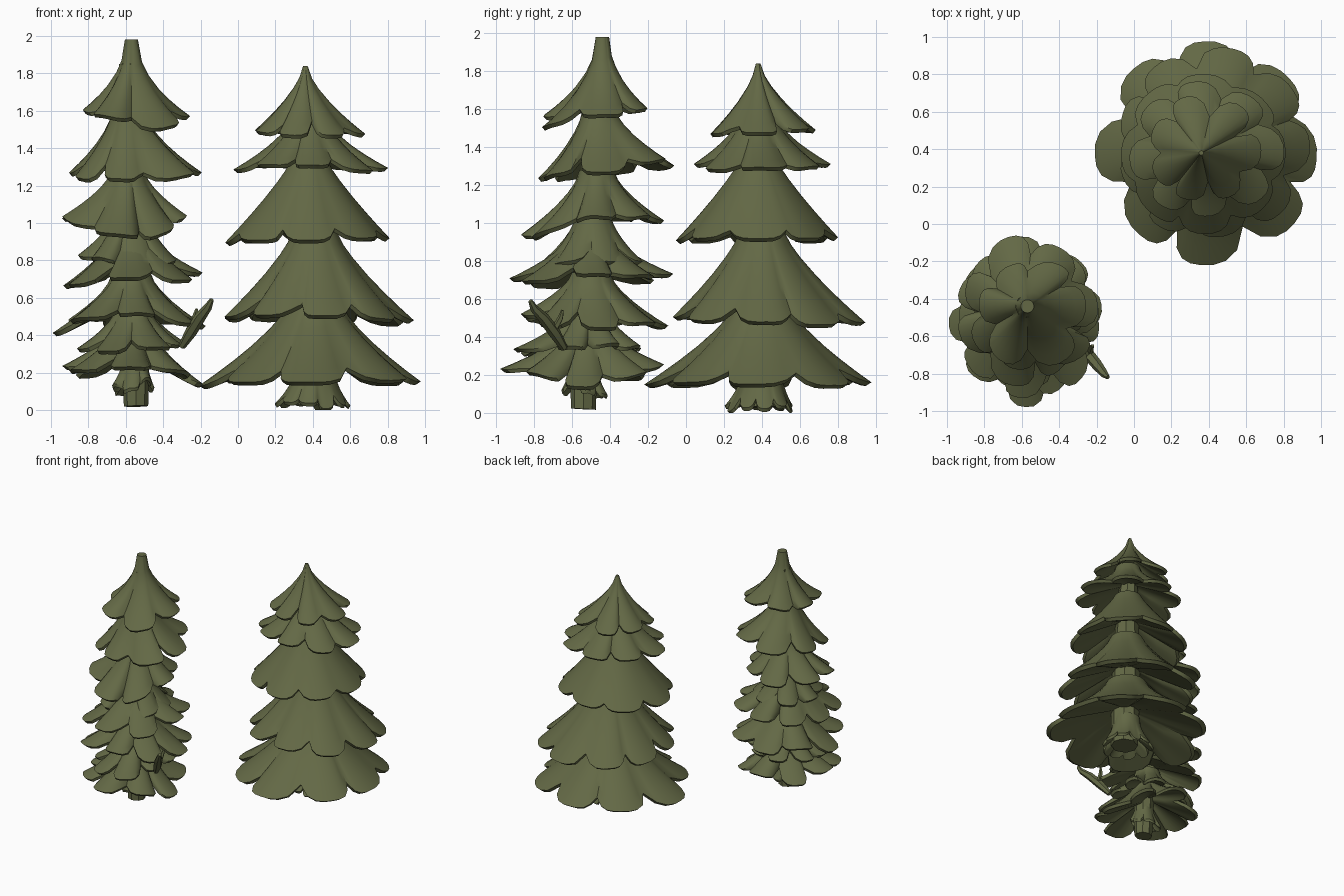
import bpy, bmesh, math, random
from mathutils import Vector

if "Cube" in bpy.data.objects:
    bpy.data.objects.remove(bpy.data.objects["Cube"])

random.seed(7)
green = bpy.data.materials.new("olive green")
green.diffuse_color = (0.125, 0.14, 0.06, 1)
green.use_nodes = True
green.node_tree.nodes["Principled BSDF"].inputs["Base Color"].default_value = green.diffuse_color


def finish(name, bm, angle=38):
    bmesh.ops.recalc_face_normals(bm, faces=bm.faces)
    me = bpy.data.meshes.new(name)
    bm.to_mesh(me)
    bm.free()
    ob = bpy.data.objects.new(name, me)
    bpy.context.collection.objects.link(ob)
    me.materials.append(green)
    bpy.ops.object.select_all(action='DESELECT')
    ob.select_set(True)
    bpy.context.view_layer.objects.active = ob
    bpy.ops.object.shade_smooth_by_angle(angle=math.radians(angle))
    return ob


def compass(a, west, east, south, north):
    """Blend four side values by direction."""
    c, s = math.cos(a), math.sin(a)
    return (east if c > 0 else west) * c * c + (north if s > 0 else south) * s * s


def tier(name, centre, z0, r0, ext, rims, n=8, phase=0.0, p=0.6, valley=0.35,
         droop=0.05, lift=0.45, jitter=0.05):
    """Skirt of drooping lobes; ext = xmin,xmax,ymin,ymax, rims = tip heights there."""
    cx, cy = centre
    radii = (cx - ext[0], ext[1] - cx, cy - ext[2], ext[3] - cy)
    seg, bm, cols = 8, bmesh.new(), []
    for k in range(n):
        rr = 1 + random.uniform(-1.2, 0.6) * jitter
        dz = random.uniform(-0.5, 0.5) * jitter
        da = random.uniform(-0.15, 0.15)
        vv = valley * random.uniform(0.75, 1.2)
        for j in range(seg):
            s = 2 * j / seg - 1
            a = 2 * math.pi * (k + s / 2 + da * (1 - s * s)) / n + phase
            edge = abs(s) ** 3
            m = 1 - vv * edge
            R = compass(a, *radii) * (1 + (rr - 1) * (1 - edge))
            zr = compass(a, *rims) + dz * (1 - edge)
            pts = []
            for t in (0, 0.08, 0.2, 0.4, 0.6, 0.8, 1):       # upper side
                pts.append((r0 + (R - r0) * t * m,
                            z0 - (z0 - zr) * (t * m) ** p - droop * s * s * t))
            re, ze = pts[-1]
            pts.append((re * 0.95, ze - 0.018))              # cut rim
            zc = zr + (z0 - zr) * lift
            pts.append((re * 0.55, ze + (zc - ze) * 0.4))    # hollow underside
            pts.append((0.04, zc))
            cols.append([bm.verts.new((cx + r * math.cos(a), cy + r * math.sin(a), max(z, 0)))
                         for r, z in pts])
    for c, d in zip(cols, cols[1:] + cols[:1]):
        for i in range(len(c) - 1):
            bm.faces.new((c[i], c[i + 1], d[i + 1], d[i]))
    bm.faces.new([c[0] for c in cols])
    bm.faces.new([c[-1] for c in cols])
    return finish(name, bm)


def tube(name, path, sides=8):
    """Tapered limb through (x, y, z, radius) points."""
    bm, rings = bmesh.new(), []
    d = (Vector(path[-1][:3]) - Vector(path[0][:3])).normalized()
    u = d.orthogonal().normalized()
    w = d.cross(u)
    for x, y, z, r in path:
        rings.append([bm.verts.new(Vector((x, y, z)) + r * (u * math.cos(q) + w * math.sin(q)))
                      for q in (2 * math.pi * i / sides for i in range(sides))])
    for a, b in zip(rings, rings[1:]):
        for i in range(sides):
            bm.faces.new((a[i], a[i - 1], b[i - 1], b[i]))
    bm.faces.new(rings[0])
    bm.faces.new(rings[-1])
    return finish(name, bm)


# Slim tree: trunk, then tiers from the top down
tube("slim_trunk", [(-.545, -.54, .02, .065), (-.55, -.54, .3, .075), (-.58, -.49, .9, .09),
                    (-.6, -.46, 1.4, .085), (-.575, -.44, 1.85, .06)])
slim = [
    ((-.57, -.44), 1.98, .035, (-.84, -.24, -.78, -.18), (1.58, 1.60, 1.53, 1.62), 6, .0, .48, .4),
    ((-.59, -.46), 1.62, .08, (-.91, -.16, -.80, -.05), (1.27, 1.30, 1.23, 1.34), 7, .1, .62, .4),
    ((-.59, -.47), 1.28, .09, (-.96, -.26, -.87, -.12), (1.03, 1.02, .90, 1.03), 7, .0, .65, .4),
    ((-.58, -.49), 1.06, .09, (-.85, -.30, -.80, -.20), (.80, .83, .78, .82), 7, .4, .6, .5),
    ((-.57, -.50), .95, .10, (-.97, -.17, -.97, -.08), (.70, .73, .72, .71), 8, .0, .65, .5),
    ((-.57, -.50), .74, .10, (-1.0, -.15, -.90, -.07), (.45, .48, .50, .48), 8, .1, .65, .45),
    ((-.56, -.51), .56, .09, (-.85, -.28, -.93, -.20), (.34, .34, .34, .36), 8, .35, .6, .5),
    ((-.56, -.52), .46, .09, (-.97, -.19, -.96, -.10), (.21, .14, .22, .22), 8, -.05, .65, .5),
    ((-.55, -.54), .32, .06, (-.68, -.44, -.66, -.40), (.10, .14, .16, .10), 6, .3, .5, .5),
]
for i, (c, z0, r0, e, rm, n, ph, p, v) in enumerate(slim):
    tier(f"slim_tier_{i + 1}", c, z0, r0, e, rm, n, ph, p, v, jitter=.08)

# Stray twig beside the slim tree
tube("stray_twig", [(-.30, -.64, .34, .02), (-.25, -.69, .42, .032), (-.20, -.75, .50, .03),
                    (-.16, -.80, .55, .022), (-.14, -.82, .59, .012)], 6)
tube("twig_spur", [(-.24, -.70, .43, .02), (-.23, -.66, .50, .015), (-.22, -.65, .54, .008)], 5)

# Broad tree: trunk, roots, tiers
tube("broad_trunk", [(.42, .39, .03, .1), (.41, .39, .5, .11), (.38, .38, 1.3, .08), (.36, .38, 1.6, .05)])
tier("broad_roots", (.41, .40), .26, .10, (.19, .60, .2, .57), (.03, .02, .01, .02),
     10, .1, .5, .4, .0, .5, .06)
broad = [
    ((.36, .38), 1.84, .012, (.07, .69, .12, .70), (1.50, 1.47, 1.47, 1.49), 7, .0, .66, .35),
    ((.38, .38), 1.58, .09, (-.04, .80, .03, .77), (1.30, 1.28, 1.30, 1.30), 8, .1, .62, .35),
    ((.38, .38), 1.33, .10, (-.08, .82, -.05, .81), (.91, .93, .91, .93), 8, .0, .85, .18),
    ((.41, .40), .95, .12, (-.10, .95, -.08, .97), (.50, .47, .51, .47), 9, .0, .78, .28),
    ((.41, .40), .56, .15, (-.20, 1.0, -.22, .98), (.14, .16, .14, .16), 8, .0, .75, .32),
]
for i, (c, z0, r0, e, rm, n, ph, p, v) in enumerate(broad):
    tier(f"broad_tier_{i + 1}", c, z0, r0, e, rm, n, ph, p, v,
         droop=.02 if i == 2 else .035, jitter=.03)
